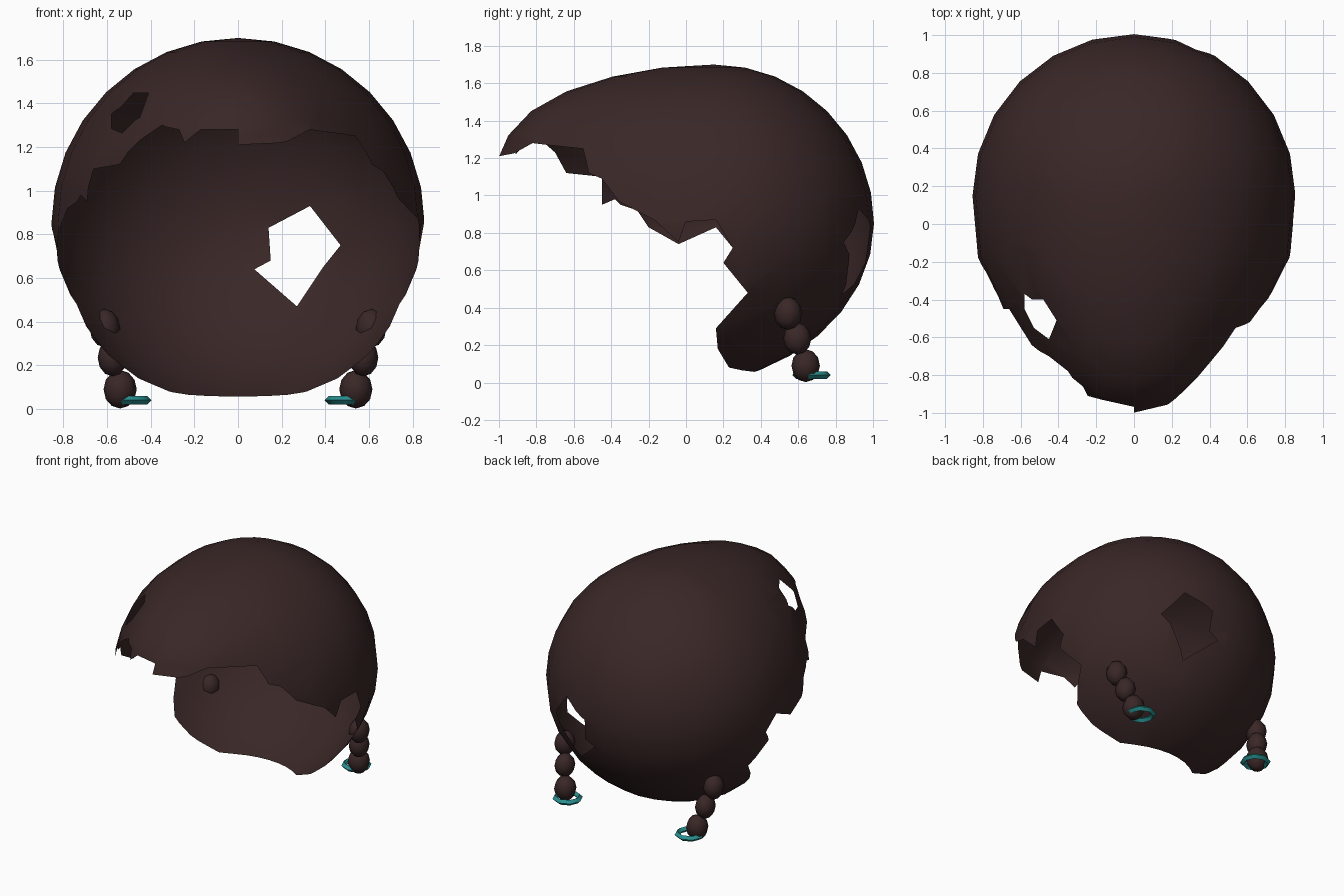
import bpy, bmesh, math
from mathutils import Vector
from mathutils.geometry import intersect_point_line

if "Cube" in bpy.data.objects:
    bpy.data.objects.remove(bpy.data.objects["Cube"])


def material(name, rgb):
    m = bpy.data.materials.new(name)
    m.diffuse_color = (*rgb, 1)
    m.use_nodes = True
    m.node_tree.nodes["Principled BSDF"].inputs["Base Color"].default_value = m.diffuse_color
    return m


BROWN = material("dark brown", (0.042, 0.020, 0.020))
TEAL = material("teal", (0.022, 0.270, 0.270))


def add_object(name, bm, mat, angle=180):
    bmesh.ops.recalc_face_normals(bm, faces=bm.faces)
    me = bpy.data.meshes.new(name)
    bm.to_mesh(me)
    bm.free()
    ob = bpy.data.objects.new(name, me)
    bpy.context.collection.objects.link(ob)
    me.materials.append(mat)
    bpy.ops.object.select_all(action='DESELECT')
    ob.select_set(True)
    bpy.context.view_layer.objects.active = ob
    bpy.ops.object.shade_smooth_by_angle(angle=math.radians(angle))
    return ob


def inside(p, poly):
    hit = False
    for (ax, ay), (bx, by) in zip(poly, poly[1:] + poly[:1]):
        if (ay > p[1]) != (by > p[1]):
            if p[0] < ax + (p[1] - ay) * (bx - ax) / (by - ay):
                hit = not hit
    return hit


def cut_outline(bm, poly, axes, keep):
    """Cut the outline, projected along the missing axis, out of the faces that pass keep()."""
    i, j = axes
    k = 3 - i - j
    depth = Vector([1.0 if n == k else 0.0 for n in range(3)])
    for a, b in zip(poly, poly[1:] + poly[:1]):
        lo = (min(a[0], b[0]) - 1e-4, min(a[1], b[1]) - 1e-4)
        hi = (max(a[0], b[0]) + 1e-4, max(a[1], b[1]) + 1e-4)
        faces = []
        for f in bm.faces:
            us = [v.co[i] for v in f.verts]
            vs = [v.co[j] for v in f.verts]
            if (keep(f.calc_center_median()) and max(us) > lo[0] and min(us) < hi[0]
                    and max(vs) > lo[1] and min(vs) < hi[1]):
                faces.append(f)
        origin, along = Vector((0, 0, 0)), Vector((0, 0, 0))
        origin[i], origin[j] = a
        along[i], along[j] = b[0] - a[0], b[1] - a[1]
        geom = set(faces)
        for f in faces:
            geom.update(f.edges)
            geom.update(f.verts)
        bmesh.ops.bisect_plane(bm, geom=list(geom), dist=1e-5, plane_co=origin,
                               plane_no=along.cross(depth).normalized())
    doomed = []
    for f in bm.faces:
        c = f.calc_center_median()
        if keep(c) and inside((c[i], c[j]), poly):
            doomed.append(f)
    bmesh.ops.delete(bm, geom=doomed, context='FACES')


# Shell: rounded back, stretched and slightly pinched toward the front
bm = bmesh.new()
bmesh.ops.create_uvsphere(bm, u_segments=24, v_segments=16, radius=1)
for v in bm.verts:
    n = v.co.copy()
    if n.y < 0:
        reach = 1.42 - 0.16 * min(max((0.8 - n.z) / 0.4, 0), 1)
    else:
        reach = 0.855
    y = 0.15 + reach * n.y - 0.1 * max(0, -n.z) ** 2
    pinch = 1 - 0.1 * min(max((-0.3 - y) / 0.25, 0), 1)
    v.co = (0.855 * n.x * pinch, y, 0.85 + 0.85 * n.z)
bmesh.ops.bisect_plane(bm, geom=bm.verts[:] + bm.edges[:] + bm.faces[:], dist=1e-5,
                       plane_co=(0, 0, 0), plane_no=(1, 0, 0))

# Ragged open edge, as (y, z) outlines for each side
lower = [(.25, .72), (.2, .64), (.33, .48), (.16, .29), (.17, .18), (.23, .08),
         (.3, .065), (.42, .05), (.42, -.2), (-1.4, -.2), (-1.4, 1.21)]
right_edge = [(-1, 1.21), (-.92, 1.225), (-.82, 1.28), (-.74, 1.27), (-.55, 1.25),
              (-.52, 1.12), (-.45, 1.09), (-.36, .97), (-.25, .91), (-.17, .87),
              (-.04, .75), (0, .86), (.16, .87)]
left_edge = [(-1, 1.21), (-.97, 1.28), (-.93, 1.28), (-.91, 1.22), (-.86, 1.28),
             (-.78, 1.3), (-.7, 1.23), (-.64, 1.12), (-.45, 1.1), (-.45, .95),
             (-.38, .98), (-.35, .95), (-.26, .92), (-.2, .83), (-.04, .74), (.16, .83)]
cut_outline(bm, right_edge + lower, (1, 2), lambda c: c.x > 0)
cut_outline(bm, left_edge + lower, (1, 2), lambda c: c.x < 0)

# Hole in the back, and a small one high on the front left
back_hole = [(.14, .83), (.33, .93), (.47, .75), (.39, .65), (.27, .47),
             (.075, .64), (.15, .68)]
cut_outline(bm, back_hole, (0, 2), lambda c: c.y > 0.3)
front_hole = [(-.58, -.37), (-.54, -.4), (-.48, -.4), (-.41, -.51), (-.45, -.61),
              (-.53, -.55), (-.58, -.45)]
cut_outline(bm, front_hole, (0, 1), lambda c: c.z > 1.0)
add_object("hair_shell", bm, BROWN)

# Braids of three beads, each with a tie ring at the end
beads = [((.61, .545, .37), (.07, .075, .088)),
         ((.575, .595, .235), (.068, .075, .085)),
         ((.54, .64, .09), (.076, .076, .088))]
for side, s in (("right", 1), ("left", -1)):
    for n, (p, r) in enumerate(beads):
        bm = bmesh.new()
        bmesh.ops.create_uvsphere(bm, u_segments=8, v_segments=6, radius=1)
        for v in bm.verts:
            v.co = (s * (p[0] + v.co.x * r[0]), p[1] + v.co.y * r[1], p[2] + v.co.z * r[2])
        add_object(f"{side}_braid_bead_{n + 1}", bm, BROWN)

    bm = bmesh.new()
    rings = []
    for a in range(8):
        t = math.tau * a / 8
        row = []
        for b in range(4):
            u = math.tau * b / 4
            d = 0.083 + 0.02 * math.cos(u)
            row.append(bm.verts.new((s * (0.5 + d * math.cos(t)), 0.67 + d * math.sin(t),
                                     0.04 + 0.02 * math.sin(u))))
        rings.append(row)
    for a in range(8):
        for b in range(4):
            p, q = rings[a], rings[(a + 1) % 8]
            bm.faces.new((p[b], q[b], q[(b + 1) % 4], p[(b + 1) % 4]))
    add_object(f"{side}_braid_tie", bm, TEAL, 50)
